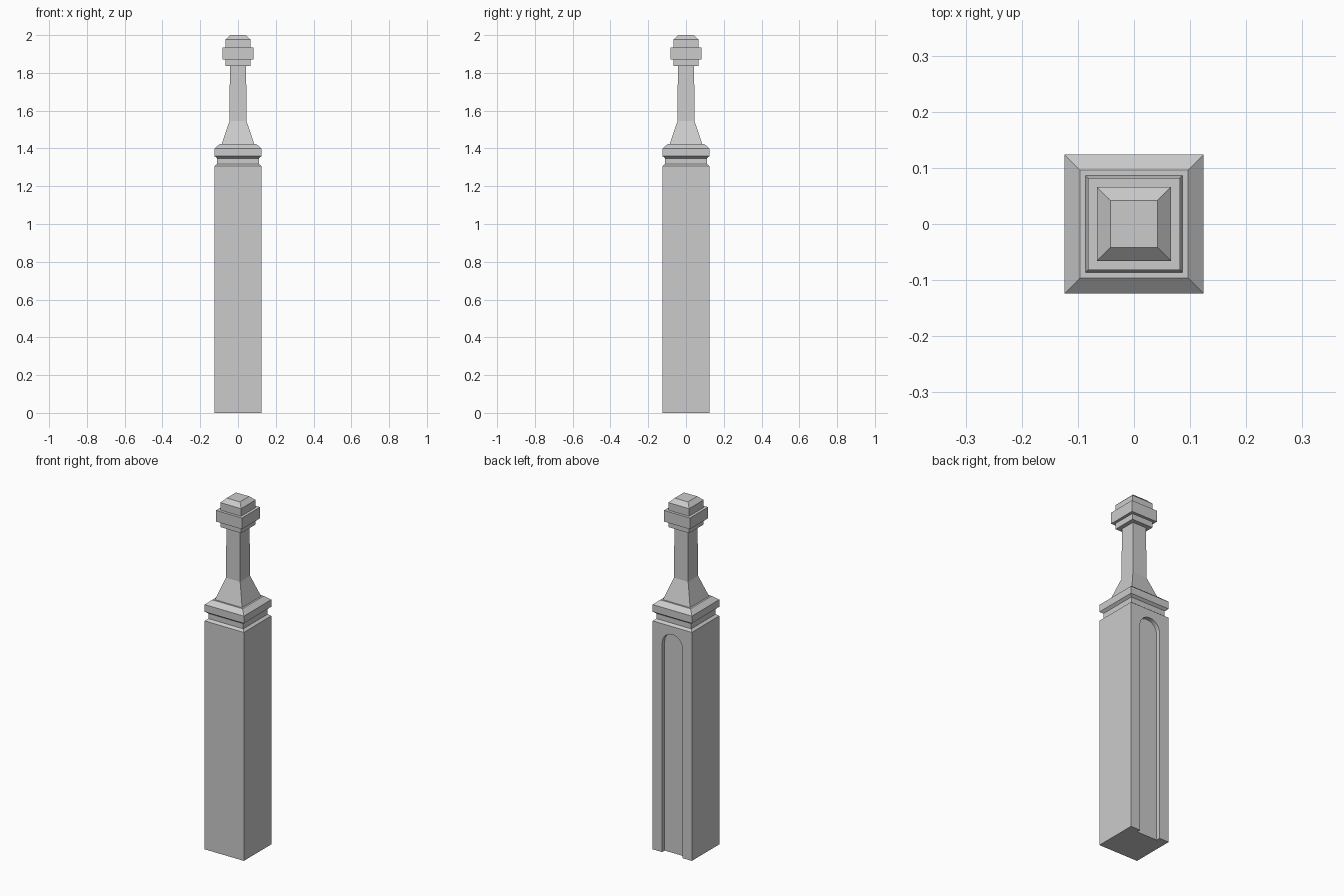
import bpy, bmesh, math

old = bpy.data.objects.get("Cube")
if old:
    bpy.data.objects.remove(old, do_unlink=True)

stone = bpy.data.materials.new("grey stone")
stone.use_nodes = True
GREY = (0.6, 0.6, 0.6, 1)
stone.diffuse_color = GREY
stone.node_tree.nodes["Principled BSDF"].inputs["Base Color"].default_value = GREY


def add_object(name, bm):
    bmesh.ops.recalc_face_normals(bm, faces=bm.faces)
    mesh = bpy.data.meshes.new(name)
    bm.to_mesh(mesh)
    bm.free()
    mesh.materials.append(stone)
    obj = bpy.data.objects.new(name, mesh)
    bpy.context.collection.objects.link(obj)
    return obj


def square_stack(name, profile):
    """Closed square solid from (half width, height) pairs, bottom to top."""
    bm = bmesh.new()
    rings = [[bm.verts.new((sx * h, sy * h, z))
              for sx, sy in ((-1, -1), (1, -1), (1, 1), (-1, 1))]
             for h, z in profile]
    for low, high in zip(rings, rings[1:]):
        for i in range(4):
            j = (i + 1) % 4
            bm.faces.new((low[i], low[j], high[j], high[i]))
    bm.faces.new(rings[0][::-1])
    bm.faces.new(rings[-1])
    return add_object(name, bm)


def arch_cutter(name, radius, spring, y_in, y_out):
    """Round-topped prism that is open below the ground."""
    outline = [(-radius, -0.1)]
    for i in range(17):
        a = math.pi * (1 - i / 16)
        outline.append((radius * math.cos(a), spring + radius * math.sin(a)))
    outline.append((radius, -0.1))
    bm = bmesh.new()
    face = bm.faces.new([bm.verts.new((x, y_in, z)) for x, z in outline])
    out = bmesh.ops.extrude_face_region(bm, geom=[face])
    moved = [v for v in out["geom"] if isinstance(v, bmesh.types.BMVert)]
    bmesh.ops.translate(bm, verts=moved, vec=(0, y_out - y_in, 0))
    return add_object(name, bm)


# Tall square post with a sloped shoulder
post = square_stack("post", [(0.124, 0), (0.124, 1.307), (0.11, 1.318)])

# Arched recess in the back of the post
cutter = arch_cutter("recess_cutter", 0.064, 1.197, 0.101, 0.2)
cutter.hide_render = True
cutter.hide_viewport = True
cut = post.modifiers.new("recess", "BOOLEAN")
cut.operation = "DIFFERENCE"
cut.solver = "EXACT"
cut.object = cutter

# Narrow neck and chamfered cap
square_stack("neck", [(0.11, 1.318), (0.11, 1.348)])
square_stack("cap", [(0.11, 1.348), (0.124, 1.359), (0.124, 1.4), (0.096, 1.424)])

# Flared foot rising into a slim shaft
square_stack("shaft", [(0.086, 1.424), (0.045, 1.545), (0.043, 1.837)])

# Stepped finial
square_stack("finial_collar", [(0.066, 1.837), (0.066, 1.87)])
square_stack("finial_band", [(0.082, 1.87), (0.082, 1.934)])
square_stack("finial_top", [(0.066, 1.934), (0.066, 1.977), (0.042, 2.0)])
